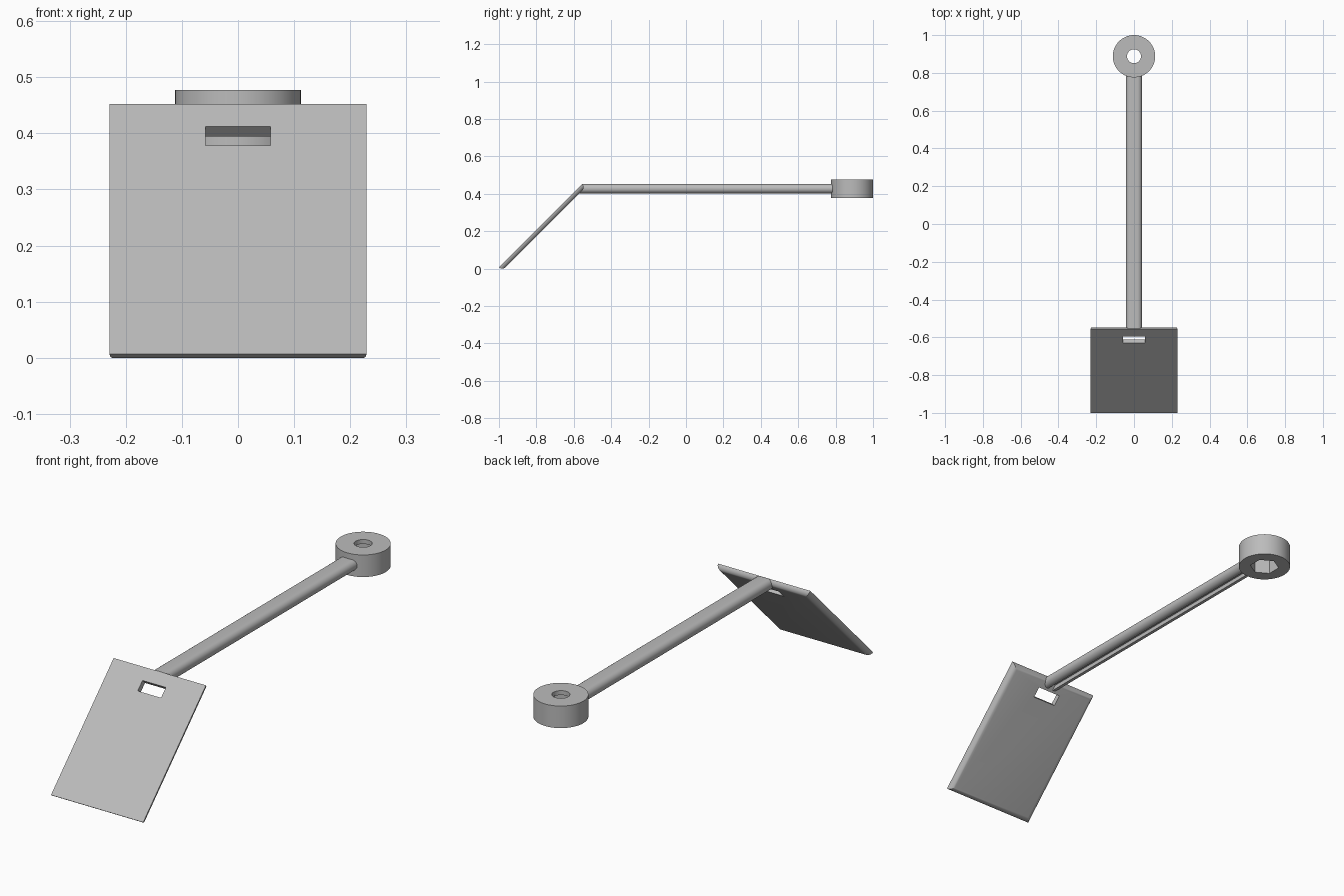
import bpy, bmesh
from math import sin, cos, pi, radians
from mathutils import Matrix, Vector

cube = bpy.data.objects.get("Cube")
if cube:
    bpy.data.objects.remove(cube, do_unlink=True)

metal = bpy.data.materials.new("grey metal")
metal.use_nodes = True
metal.diffuse_color = (0.5, 0.5, 0.5, 1)
metal.node_tree.nodes["Principled BSDF"].inputs["Base Color"].default_value = (0.5, 0.5, 0.5, 1)


def add_object(name, bm):
    bmesh.ops.recalc_face_normals(bm, faces=bm.faces)
    mesh = bpy.data.meshes.new(name)
    bm.to_mesh(mesh)
    bm.free()
    mesh.materials.append(metal)
    ob = bpy.data.objects.new(name, mesh)
    bpy.context.collection.objects.link(ob)
    return ob


def box(bm, low, high):
    low, high = Vector(low), Vector(high)
    size = Matrix.Diagonal((high - low).to_4d())
    return bmesh.ops.create_cube(bm, size=1, matrix=Matrix.Translation((low + high) / 2) @ size)


def activate(ob):
    bpy.ops.object.select_all(action='DESELECT')
    ob.select_set(True)
    bpy.context.view_layer.objects.active = ob


def cut(ob, cutter):
    mod = ob.modifiers.new("cut", 'BOOLEAN')
    mod.operation = 'DIFFERENCE'
    mod.solver = 'EXACT'
    mod.object = cutter
    activate(ob)
    bpy.ops.object.modifier_apply(modifier=mod.name)
    bpy.data.objects.remove(cutter, do_unlink=True)


def smooth(ob):
    activate(ob)
    bpy.ops.object.shade_smooth_by_angle(angle=radians(30))


def cylinder(bm, radius, sides, y, low, high, turn=0):
    bmesh.ops.create_cone(bm, cap_ends=True, segments=sides, radius1=radius, radius2=radius,
                          depth=high - low,
                          matrix=Matrix.Translation((0, y, (low + high) / 2)) @ Matrix.Rotation(turn, 4, 'Z'))


# Sloping plate: flat front, quarter-round edges behind, slot near the top
LOW, TOP, THICK = 0.007, 0.452, 0.025
length = (TOP - LOW) * 2 ** 0.5
slope = Matrix.Translation((0, -1, LOW)) @ Matrix.Rotation(pi / 4, 4, 'X')

bm = bmesh.new()
box(bm, (-0.229, 0, -THICK), (0.229, length, 0))
back = [e for e in bm.edges if all(v.co.z < -THICK / 2 for v in e.verts)]
bmesh.ops.bevel(bm, geom=back, offset=THICK * 0.98, offset_type='OFFSET', segments=6,
                profile=0.5, affect='EDGES')
bm.transform(slope)
plate = add_object("plate", bm)

bm = bmesh.new()
box(bm, (-0.058, 0.525, -0.1), (0.058, 0.573, 0.1))
bm.transform(slope)
cut(plate, add_object("slot_cutter", bm))
smooth(plate)

# Handle: round-sided bar with a groove along its underside
MID, R, FLAT, GROOVE, DEPTH = 0.427, 0.025, 0.018, 0.013, 0.018
N = 12
half = [(FLAT + R * sin(pi * i / N), MID + R * cos(pi * i / N)) for i in range(N + 1)]
half += [(GROOVE, MID - R), (GROOVE, MID - R + DEPTH)]
profile = half + [(-x, z) for x, z in reversed(half)]

bm = bmesh.new()
front = [bm.verts.new((x, max(z - 1.006, -0.575), z)) for x, z in profile]
rear = [bm.verts.new((x, 0.79, z)) for x, z in profile]
for i in range(len(profile)):
    j = (i + 1) % len(profile)
    bm.faces.new((front[i], front[j], rear[j], rear[i]))
bm.faces.new(front)
bm.faces.new(rear)
smooth(add_object("handle", bm))

# Ring head: round hole above, six-sided socket below
CENTRE, BASE, CROWN = 0.888, 0.378, 0.477
bm = bmesh.new()
cylinder(bm, 0.112, 64, CENTRE, BASE, CROWN)
ring = add_object("ring_head", bm)

bm = bmesh.new()
cylinder(bm, 0.037, 40, CENTRE, BASE - 0.1, CROWN + 0.1)
cut(ring, add_object("hole_cutter", bm))

bm = bmesh.new()
cylinder(bm, 0.063, 6, CENTRE, BASE - 0.1, CROWN - 0.02)
cut(ring, add_object("socket_cutter", bm))
smooth(ring)
